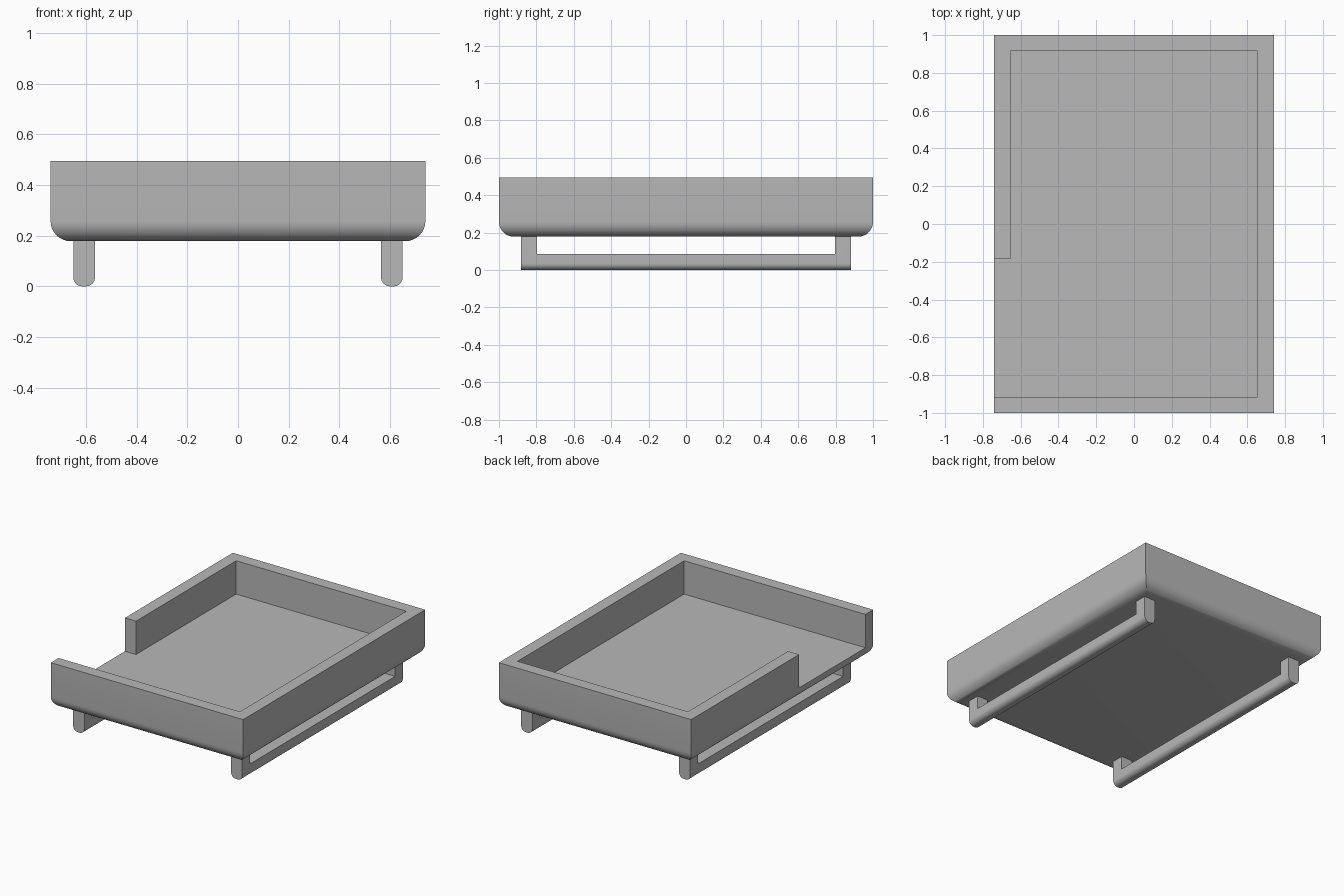
import bpy, bmesh
from mathutils import Vector

if "Cube" in bpy.data.objects:
    bpy.data.objects.remove(bpy.data.objects["Cube"], do_unlink=True)

HALF_X, HALF_Y = 0.74, 1.0
BASE, FLOOR, TOP = 0.178, 0.263, 0.495
WALL = 0.085

grey = bpy.data.materials.new("plain grey")
grey.use_nodes = True
colour = (0.48, 0.48, 0.48, 1)
grey.diffuse_color = colour
grey.node_tree.nodes["Principled BSDF"].inputs["Base Color"].default_value = colour


def prism(name, points, sweep, round_test=None, radius=0.0):
    """Extrude a polygon along a vector and round the chosen edges."""
    bm = bmesh.new()
    face = bm.faces.new([bm.verts.new(p) for p in points])
    out = bmesh.ops.extrude_face_region(bm, geom=[face], use_keep_orig=True)
    moved = [v for v in out["geom"] if isinstance(v, bmesh.types.BMVert)]
    bmesh.ops.translate(bm, verts=moved, vec=Vector(sweep))
    bmesh.ops.recalc_face_normals(bm, faces=bm.faces[:])
    if round_test:
        edges = [e for e in bm.edges if round_test(e)]
        bmesh.ops.bevel(bm, geom=edges, offset=radius, segments=8,
                        profile=0.5, affect='EDGES')
    mesh = bpy.data.meshes.new(name)
    bm.to_mesh(mesh)
    bm.free()
    mesh.materials.append(grey)
    obj = bpy.data.objects.new(name, mesh)
    bpy.context.collection.objects.link(obj)
    return obj


def activate(obj):
    bpy.ops.object.select_all(action='DESELECT')
    obj.select_set(True)
    bpy.context.view_layer.objects.active = obj


# Tray body with a rounded underside
tray = prism("tray",
             [(x, y, BASE) for x, y in ((-HALF_X, -HALF_Y), (HALF_X, -HALF_Y),
                                        (HALF_X, HALF_Y), (-HALF_X, HALF_Y))],
             (0, 0, TOP - BASE),
             lambda e: all(v.co.z < BASE + 0.001 for v in e.verts), 0.08)

# Cavity with an entry gap through the right wall
in_x, in_y, gap_end = HALF_X - WALL, HALF_Y - WALL, -0.185
cavity = prism("tray_cavity_cutter",
               [(x, y, FLOOR) for x, y in ((-1, -in_y), (in_x, -in_y), (in_x, in_y),
                                           (-in_x, in_y), (-in_x, gap_end), (-1, gap_end))],
               (0, 0, 1))
cavity.hide_render = True
cut = tray.modifiers.new("hollow", 'BOOLEAN')
cut.operation, cut.solver, cut.object = 'DIFFERENCE', 'EXACT', cavity
activate(tray)
bpy.ops.object.modifier_apply(modifier=cut.name)
bpy.data.objects.remove(cavity, do_unlink=True)

# Pair of runners: a long bar with a post at each end
END, SINK = 0.882, BASE + 0.01
half = [(END, 0), (END, SINK), (END - WALL, SINK), (END - WALL, WALL)]
outline = half + [(-y, z) for y, z in reversed(half)]
runners = prism("runners", [(0.565, y, z) for y, z in outline], (WALL, 0, 0),
                lambda e: all(v.co.z < 0.001 for v in e.verts)
                and abs(e.verts[0].co.x - e.verts[1].co.x) < 0.001, 0.035)
runners.modifiers.new("other_side", 'MIRROR')

for part in (tray, runners):
    activate(part)
    bpy.ops.object.shade_smooth_by_angle(angle=0.6)
